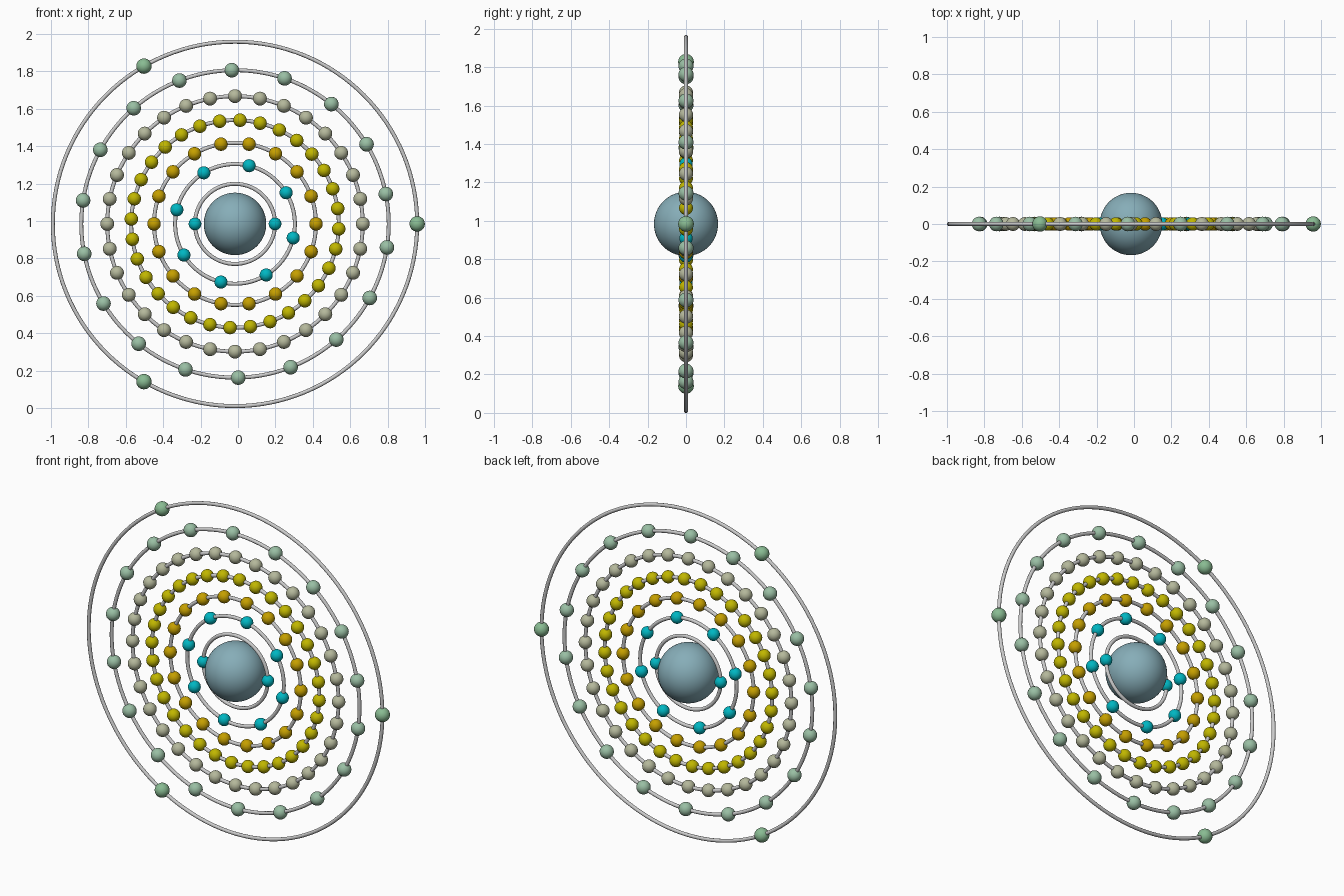
import bpy
from math import cos, sin, radians, pi

if "Cube" in bpy.data.objects:
    bpy.data.objects.remove(bpy.data.objects["Cube"])

CX, CZ = -0.016, 0.984      # common centre of all shells
TUBE = 0.0105               # ring wire radius


def material(name, rgb):
    mat = bpy.data.materials.new(name)
    mat.diffuse_color = (*rgb, 1)
    mat.use_nodes = True
    mat.node_tree.nodes["Principled BSDF"].inputs["Base Color"].default_value = mat.diffuse_color
    return mat


def ball(name, radius, location, mat, segments=24, rings=14):
    bpy.ops.mesh.primitive_uv_sphere_add(segments=segments, ring_count=rings,
                                         radius=radius, location=location)
    obj = bpy.context.object
    obj.name = name
    obj.data.materials.append(mat)
    bpy.ops.object.shade_smooth()
    return obj


# central nucleus
ball("nucleus", 0.167, (CX, 0, CZ), material("nucleus_blue", (0.24, 0.42, 0.48)), 48, 32)

teal = material("teal", (0.0, 0.47, 0.54))
gold = material("gold", (0.56, 0.35, 0.0))
yellow = material("yellow", (0.53, 0.47, 0.0))
beige = material("beige", (0.46, 0.48, 0.33))
sage = material("sage", (0.32, 0.52, 0.37))
green = material("green", (0.25, 0.50, 0.29))

# ring radius, electron count, start angle, electron radius, material
shells = [
    (0.214, 2, 0, 0.034, teal),
    (0.320, 8, 31.4, 0.035, teal),
    (0.433, 18, 0, 0.036, gold),
    (0.555, 32, 8.5, 0.036, yellow),
    (0.683, 32, 0, 0.037, beige),
    (0.822, 18, 11.2, 0.039, sage),
    (0.974, 3, 0, 0.041, green),
]

for n, (radius, count, start, size, mat) in enumerate(shells, 1):
    # upright orbit ring
    bpy.ops.mesh.primitive_torus_add(major_radius=radius, minor_radius=TUBE,
                                     major_segments=128, minor_segments=12,
                                     location=(CX, 0, CZ), rotation=(pi / 2, 0, 0))
    bpy.context.object.name = f"orbit_ring_{n}"
    bpy.ops.object.shade_smooth()

    # electrons evenly spaced on the ring, sharing one mesh
    first = None
    for k in range(count):
        a = radians(start + 360 * k / count)
        loc = (CX + radius * cos(a), 0, CZ + radius * sin(a))
        if first is None:
            first = ball(f"electron_{n}_1", size, loc, mat)
        else:
            copy = bpy.data.objects.new(f"electron_{n}_{k + 1}", first.data)
            copy.location = loc
            bpy.context.collection.objects.link(copy)
